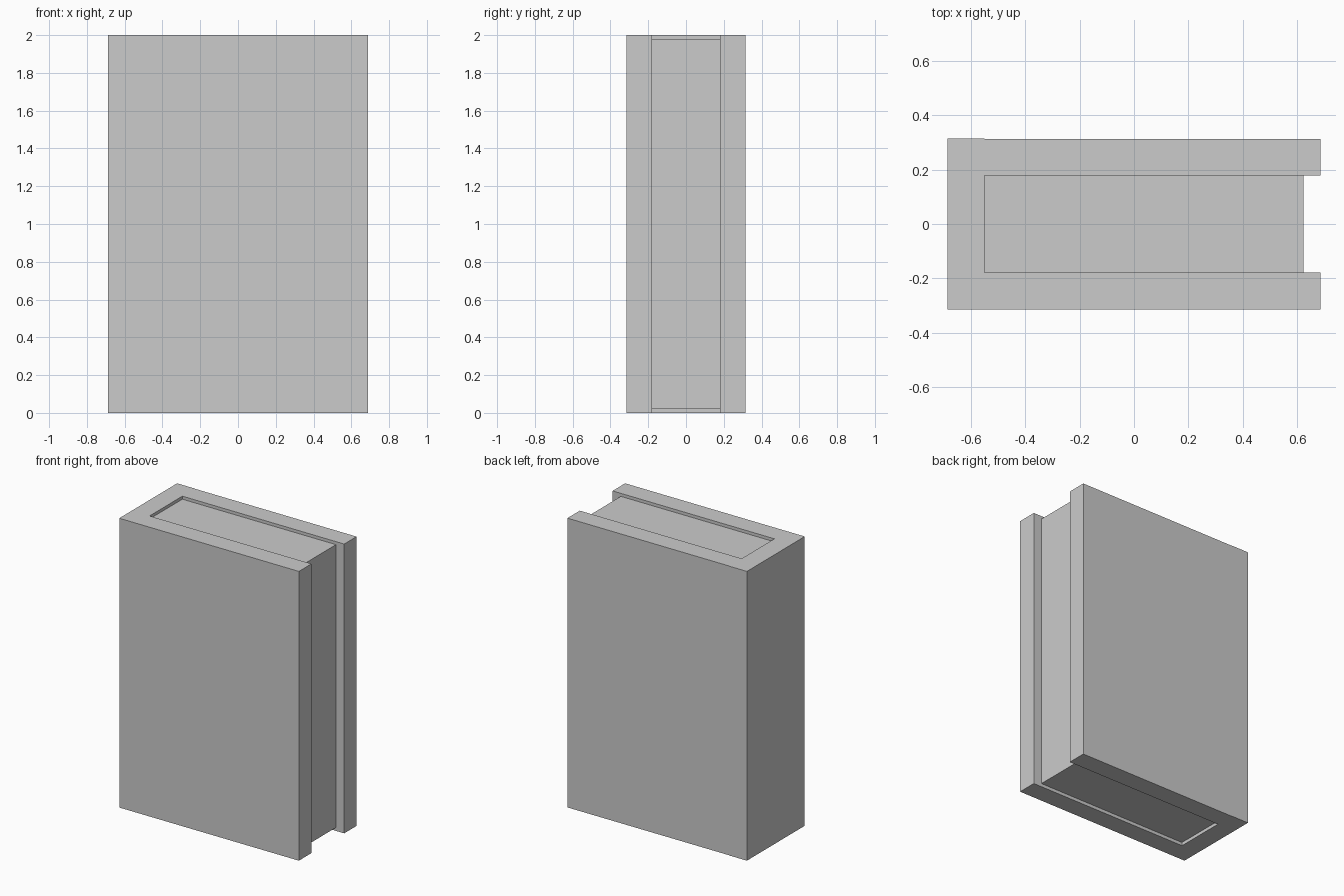
import bpy
import bmesh

if "Cube" in bpy.data.objects:
    bpy.data.objects.remove(bpy.data.objects["Cube"])


def extrude_profile(name, points, z0, z1):
    """Extrude a closed xy outline from z0 up to z1."""
    bm = bmesh.new()
    face = bm.faces.new([bm.verts.new((x, y, z0)) for x, y in points])
    result = bmesh.ops.extrude_face_region(bm, geom=[face])
    top = [g for g in result["geom"] if isinstance(g, bmesh.types.BMVert)]
    bmesh.ops.translate(bm, verts=top, vec=(0, 0, z1 - z0))
    bmesh.ops.recalc_face_normals(bm, faces=bm.faces)
    mesh = bpy.data.meshes.new(name)
    bm.to_mesh(mesh)
    bm.free()
    obj = bpy.data.objects.new(name, mesh)
    bpy.context.collection.objects.link(obj)
    return obj


W, D = 0.687, 0.316        # half width and half depth of the cover
IN_X, IN_Y = -0.551, 0.179  # inner face of the spine and of the boards
STEP = 0.002               # tiny ledge where the back board meets the spine

# Cover: spine and two thick boards as one U-shaped outline
extrude_profile("book_cover", [
    (-W, -D), (W, -D), (W, -IN_Y), (IN_X, -IN_Y),
    (IN_X, IN_Y), (W, IN_Y), (W, D - STEP), (IN_X, D - STEP),
    (IN_X, D), (-W, D),
], 0.0, 2.0)

# Page block, set in from the cover at the top, bottom and open edge
extrude_profile("page_block", [
    (IN_X, -IN_Y), (0.624, -IN_Y), (0.624, IN_Y), (IN_X, IN_Y),
], 0.023, 1.979)
